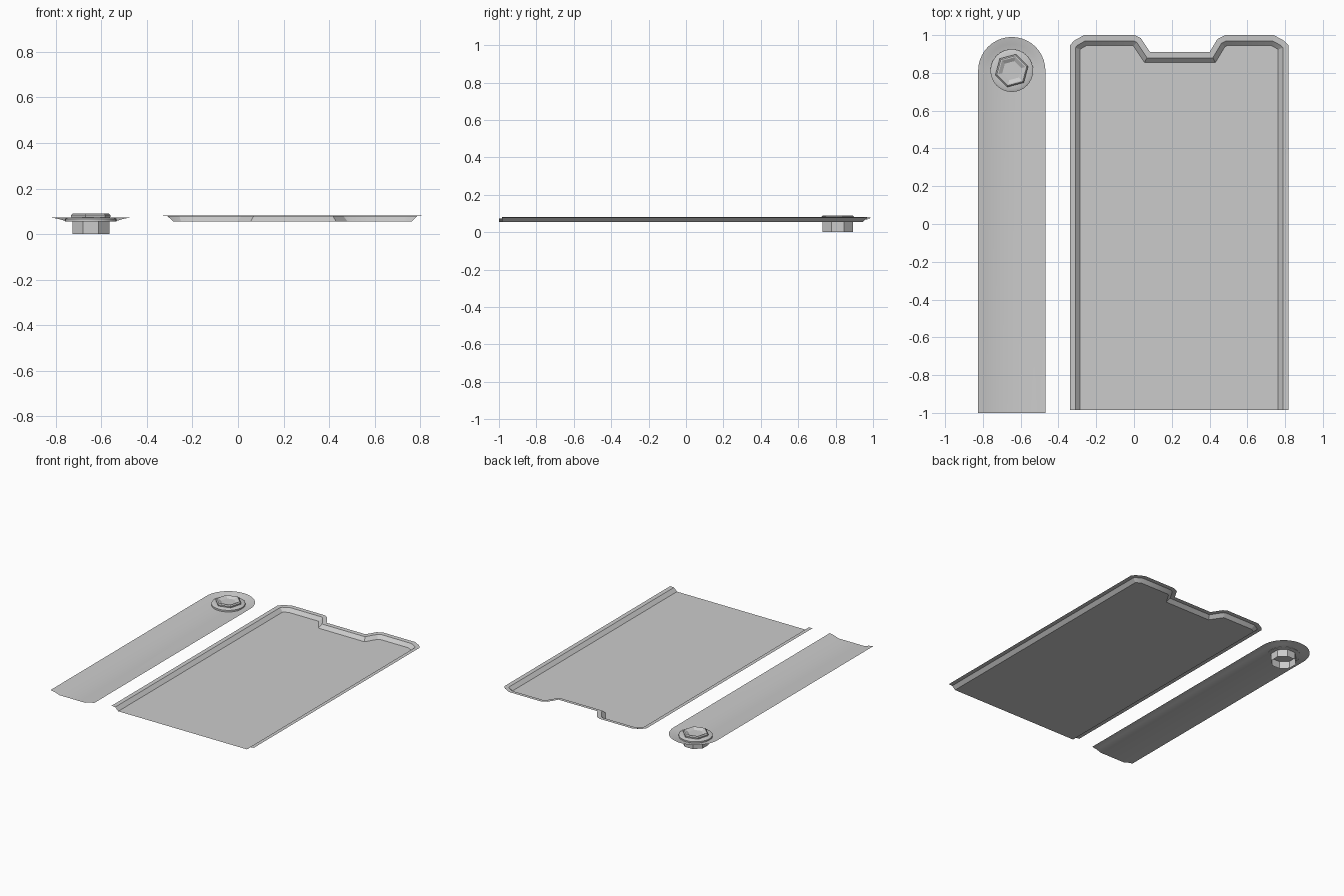
import bpy, bmesh, math
from mathutils import Vector

if "Cube" in bpy.data.objects:
    bpy.data.objects.remove(bpy.data.objects["Cube"])


def finish(name, bm, smooth=None):
    me = bpy.data.meshes.new(name)
    bm.to_mesh(me)
    bm.free()
    ob = bpy.data.objects.new(name, me)
    bpy.context.collection.objects.link(ob)
    if smooth:
        bpy.ops.object.select_all(action='DESELECT')
        bpy.context.view_layer.objects.active = ob
        ob.select_set(True)
        bpy.ops.object.shade_smooth_by_angle(angle=math.radians(smooth))
    return ob


def inset(path, d):
    """Mitred offset to the right of an open path; ends slide sideways."""
    pts = [Vector(p) for p in path]
    dirs = [(b - a).normalized() for a, b in zip(pts, pts[1:])]
    out = []
    for i, p in enumerate(pts):
        a, b = dirs[max(i - 1, 0)], dirs[min(i, len(dirs) - 1)]
        na, nb = Vector((a.y, -a.x)), Vector((b.y, -b.x))
        out.append(p + (na + nb) * (d / (1 + na.dot(nb))))
    return out


def tray(name, path, section):
    """Thin sheet with a rim along the path and an open front end."""
    bm = bmesh.new()
    rings = [[bm.verts.new((p.x, p.y, z)) for p in inset(path, d)] for d, z in section]
    for r, s in zip(rings, rings[1:]):
        for i in range(len(r) - 1):
            bm.faces.new((r[i], s[i], s[i + 1], r[i + 1]))
    bm.faces.new(rings[-1][::-1])
    bmesh.ops.recalc_face_normals(bm, faces=bm.faces)
    floor = max(bm.faces, key=lambda f: f.calc_area())
    if floor.normal.z < 0:
        bmesh.ops.reverse_faces(bm, faces=bm.faces)
    return finish(name, bm, 20)


def lathe(name, sides, section, turn=0, cap=False, smooth=None):
    """Rings of a given number of sides stacked around the bolt axis."""
    bm = bmesh.new()
    rings = []
    for r, z in section:
        rings.append([bm.verts.new((CX + r * math.cos(turn + math.tau * i / sides),
                                    CY + r * math.sin(turn + math.tau * i / sides), z))
                      for i in range(sides)])
    for r, s in zip(rings, rings[1:]):
        for i in range(sides):
            j = (i + 1) % sides
            bm.faces.new((r[i], r[j], s[j], s[i]))
    if cap:
        bm.faces.new(rings[-1])
    return finish(name, bm, smooth)


CX, CY, R = -0.647, 0.812, 0.178

# Wide panel with chamfered corners and a notch in the back edge
tray("wide_panel",
     [(-0.34, -0.985), (-0.34, 0.945), (-0.318, 0.97), (-0.265, 1.0), (0.005, 1.0),
      (0.035, 0.985), (0.085, 0.91), (0.40, 0.91), (0.442, 0.98), (0.482, 1.0),
      (0.74, 1.0), (0.795, 0.97), (0.818, 0.945), (0.818, -0.985)],
     [(0, 0.081), (0.03, 0.079), (0.055, 0.055)])

# Narrow strip with a rounded back end
arc = [(CX - R * math.cos(math.pi * i / 20), CY + R * math.sin(math.pi * i / 20))
       for i in range(21)]
tray("narrow_strip", [(CX - R, -1.0)] + arc + [(CX + R, -1.0)],
     [(0, 0.073), (0.038, 0.066), (0.075, 0.054)])

# Washer, hex bolt head with a sunken centre, and hollow stub below
lathe("washer", 32, [(0.113, 0.055), (0.113, 0.067), (0.1, 0.073), (0.07, 0.073)], smooth=30)
lathe("bolt_head", 6, [(0.088, 0.07), (0.09, 0.083), (0.082, 0.09), (0.074, 0.09), (0.052, 0.078)],
      turn=math.radians(15), cap=True)
lathe("bolt_stub", 8, [(0.088, 0.0), (0.088, 0.056)], turn=math.pi / 8)
